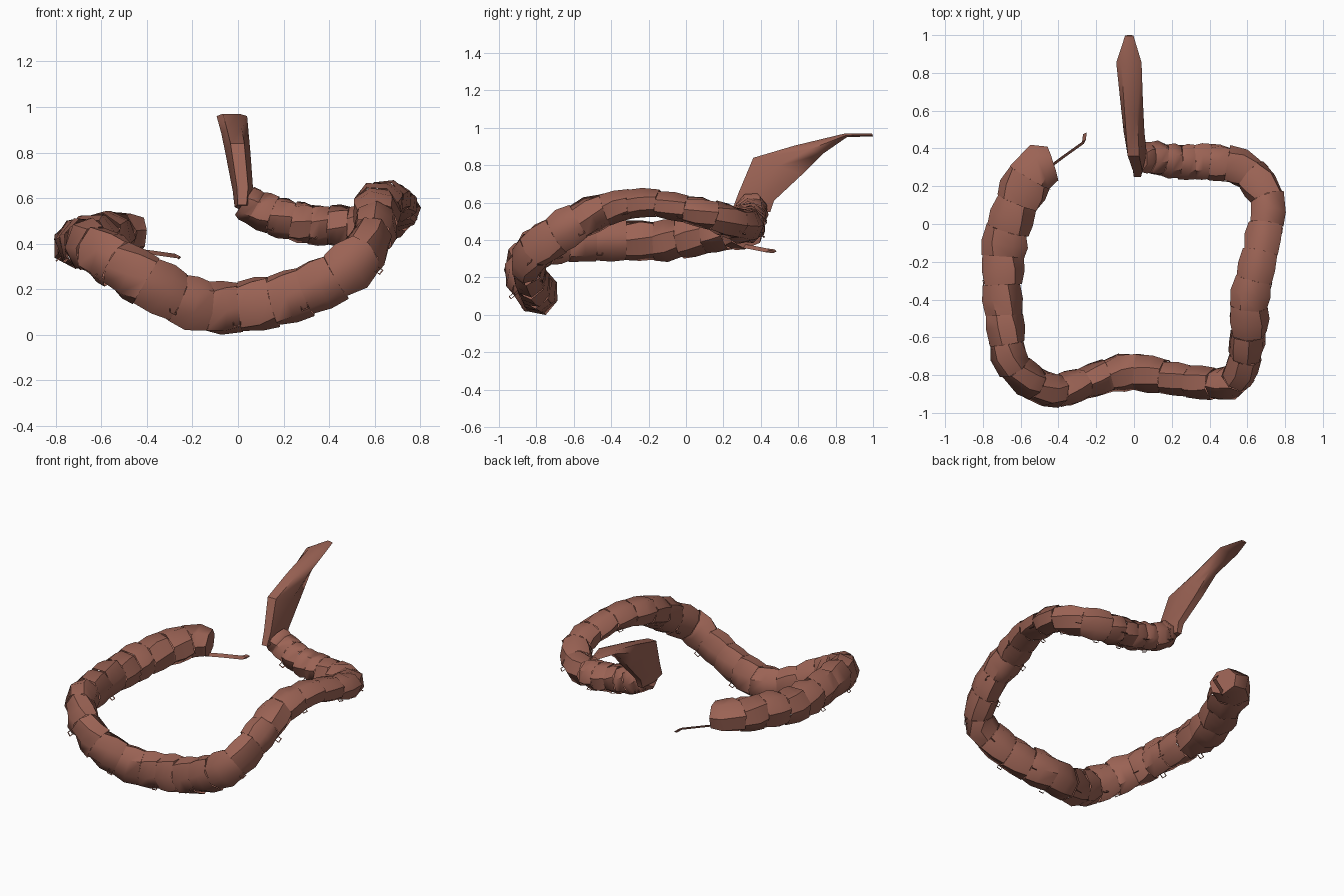
import bpy, bmesh, math, random
from mathutils import Vector

if "Cube" in bpy.data.objects:
    bpy.data.objects.remove(bpy.data.objects["Cube"])

random.seed(4)
flesh = bpy.data.materials.new("reddish brown")
flesh.diffuse_color = (0.33, 0.125, 0.09, 1)
flesh.use_nodes = True
flesh.node_tree.nodes["Principled BSDF"].inputs["Base Color"].default_value = flesh.diffuse_color

# Centre line: x, y, z, sideways radius
PATH = [(-0.43, 0.32, 0.44, 0.10), (-0.53, 0.28, 0.445, 0.125), (-0.62, 0.10, 0.43, 0.115),
        (-0.69, -0.12, 0.40, 0.118), (-0.69, -0.42, 0.40, 0.10), (-0.64, -0.74, 0.38, 0.092),
        (-0.43, -0.88, 0.25, 0.09), (-0.22, -0.83, 0.14, 0.085), (-0.03, -0.78, 0.117, 0.1),
        (0.18, -0.81, 0.155, 0.088), (0.36, -0.84, 0.22, 0.085), (0.53, -0.83, 0.33, 0.085),
        (0.60, -0.64, 0.46, 0.09), (0.61, -0.42, 0.57, 0.102), (0.66, -0.20, 0.60, 0.095),
        (0.70, 0.00, 0.565, 0.092), (0.70, 0.15, 0.53, 0.092), (0.58, 0.29, 0.48, 0.095),
        (0.40, 0.33, 0.48, 0.095), (0.24, 0.33, 0.50, 0.09), (0.10, 0.35, 0.545, 0.085),
        (0.03, 0.35, 0.59, 0.075)]
# Upright radius at the same points
TALL = [.085, .095, .105, .105, .108, .112, .115, .113, .112, .113, .11, .108,
        .105, .088, .073, .073, .08, .09, .088, .085, .085, .075]


def new_object(name, bm):
    bmesh.ops.recalc_face_normals(bm, faces=bm.faces)
    me = bpy.data.meshes.new(name)
    bm.to_mesh(me)
    bm.free()
    ob = bpy.data.objects.new(name, me)
    bpy.context.collection.objects.link(ob)
    me.materials.append(flesh)
    bpy.ops.object.select_all(action='DESELECT')
    ob.select_set(True)
    bpy.context.view_layer.objects.active = ob
    bpy.ops.object.shade_smooth_by_angle(angle=math.radians(50))
    return ob


def loft(bm, rings, first=True, last=True):
    rings = [[bm.verts.new(p) for p in r] for r in rings]
    n = len(rings[0])
    for a, b in zip(rings, rings[1:]):
        for i in range(n):
            bm.faces.new((a[i], a[(i + 1) % n], b[(i + 1) % n], b[i]))
    if first:
        bm.faces.new(rings[0])
    if last:
        bm.faces.new(rings[-1])


def spline(pts, steps=16):
    pts = [Vector(p) for p in pts]
    pts = [2 * pts[0] - pts[1]] + pts + [2 * pts[-1] - pts[-2]]
    out = []
    for a, b, c, d in zip(pts, pts[1:], pts[2:], pts[3:]):
        for k in range(steps):
            t = k / steps
            out.append(0.5 * (2 * b + (c - a) * t + (2 * a - 5 * b + 4 * c - d) * t * t
                              + (3 * b - a - 3 * c + d) * t ** 3))
    return out + [pts[-2]]


curve = spline(PATH)
dist = [0.0]
for p, q in zip(curve, curve[1:]):
    dist.append(dist[-1] + (q.xyz - p.xyz).length)


def at(s):
    """Position, side vector and up vector, both scaled to the radii, at distance s."""
    i = min(range(len(dist)), key=lambda k: abs(dist[k] - s))
    t = (curve[min(i + 2, len(curve) - 1)].xyz - curve[max(i - 2, 0)].xyz).normalized()
    side = t.cross(Vector((0, 0, 1))).normalized()
    j, f = divmod(i / 16, 1)
    j = int(j)
    tall = TALL[j] * (1 - f) + TALL[min(j + 1, len(TALL) - 1)] * f
    return curve[i].xyz, side * curve[i].w, side.cross(t) * tall


def ring(s, scale, turn, sides=7):
    c, u, v = at(s)
    return [c + (u * math.cos(a) + v * math.sin(a)) * scale * random.uniform(0.97, 1.06)
            for a in (turn + math.tau * i / sides for i in range(sides))]


# Body: overlapping low-poly barrel shells, shorter towards the thin end
bm = bmesh.new()
s, cuts = 0.0, []
while s < dist[-1] - 0.03:
    step = 0.15 if s < dist[-1] - 0.6 else 0.085
    e = min(s + step, dist[-1])
    turn = random.uniform(0, 0.9)
    loft(bm, [ring(s, 0.98, turn), ring((s + e) / 2, 1.07, turn + 0.1), ring(e, 1.0, turn + 0.2)],
         first=(s == 0), last=(e > dist[-1] - 0.03))
    cuts.append(e)
    s = e
new_object("segmented_body", bm)


def strip(bm, pts, w):
    loft(bm, [[Vector(p) + Vector(o) * w for o in ((1, 1, 0), (-1, 0, 1), (0, -1, -1))]
              for p in pts])


# Small hooks along the outer underside of the body joints
bm = bmesh.new()
for k, s in enumerate(cuts[4:-1]):
    c, u, v = at(s)
    d = (-u * 0.8 - v * 0.6) if k % 2 else (u * 0.8 - v * 0.6)
    t = u.cross(v).normalized() * 0.03
    strip(bm, [c + d * 0.95, c + d * 1.2, c + d * 1.2 + t, c + d * 0.95 + t], 0.0025)
new_object("joint_hooks", bm)

# Thin tail tip
bm = bmesh.new()
strip(bm, [(-0.45, 0.30, 0.37), (-0.37, 0.36, 0.36), (-0.265, 0.435, 0.345), (-0.26, 0.475, 0.34)], 0.01)
new_object("tail_tip", bm)

# Raised flap: each section runs from upper (y, z) to lower (y, z), then x centre and half width
bm = bmesh.new()
rings = []
for y0, z0, y1, z1, x, w in [(0.25, 0.57, 0.45, 0.55, 0.02, 0.035), (0.28, 0.65, 0.47, 0.61, 0.022, 0.045),
                             (0.36, 0.84, 0.62, 0.75, 0.0, 0.055), (0.58, 0.905, 0.73, 0.86, -0.013, 0.06),
                             (0.85, 0.97, 0.86, 0.95, -0.027, 0.067), (0.995, 0.97, 1.0, 0.955, -0.025, 0.022)]:
    ym, zm = (y0 + y1) / 2, (z0 + z1) / 2
    rings.append([(x - w * 0.6, y0, z0), (x + w * 0.5, y0, z0), (x + w, ym, zm),
                  (x + w * 0.5, y1, z1), (x - w * 0.4, y1, z1), (x - w, ym, zm)])
loft(bm, rings)
new_object("raised_flap", bm)
